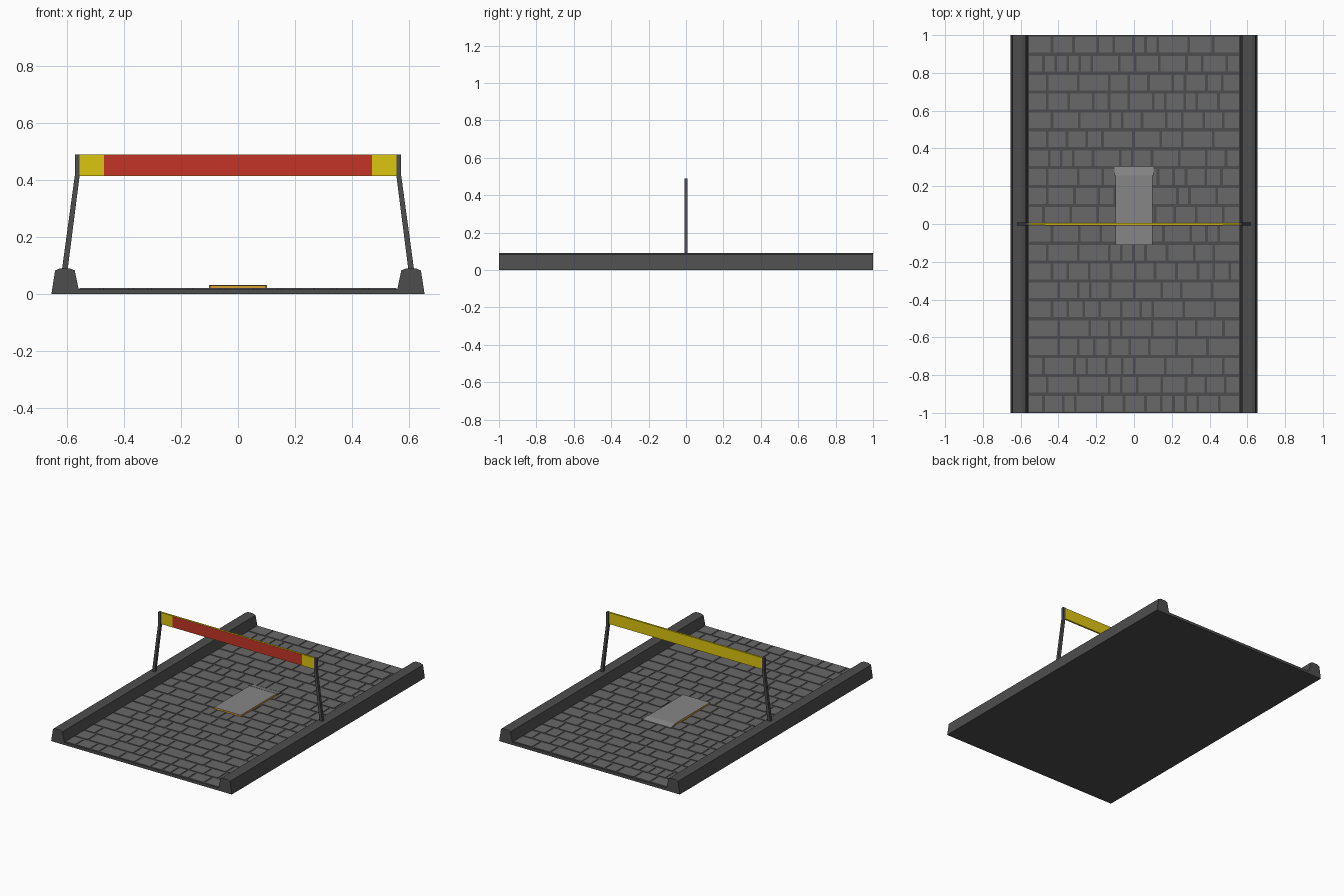
import bpy, random

if "Cube" in bpy.data.objects:
    bpy.data.objects.remove(bpy.data.objects["Cube"])

random.seed(4)


def mat(name, r, g, b):
    m = bpy.data.materials.new(name)
    m.diffuse_color = (r, g, b, 1)
    m.use_nodes = True
    m.node_tree.nodes["Principled BSDF"].inputs["Base Color"].default_value = m.diffuse_color
    return m


DARK = mat("dark_stone", 0.075, 0.075, 0.075)
STONE = mat("paving_grey", 0.14, 0.14, 0.14)
PLATE = mat("plate_grey", 0.24, 0.24, 0.24)
YELLOW = mat("yellow", 0.72, 0.56, 0.005)
RED = mat("red", 0.55, 0.035, 0.02)
ORANGE = mat("orange", 0.7, 0.35, 0.03)


def make(name, verts, faces, *mats):
    me = bpy.data.meshes.new(name)
    me.from_pydata(verts, [], faces)
    for m in mats:
        me.materials.append(m)
    ob = bpy.data.objects.new(name, me)
    bpy.context.collection.objects.link(ob)
    return ob


def prism(axis, profile, a, b):
    """Vertices and faces of a profile swept along x or y from a to b."""
    n = len(profile)
    place = (lambda p, t: (t, p[0], p[1])) if axis == 'x' else (lambda p, t: (p[0], t, p[1]))
    verts = [place(p, t) for t in (a, b) for p in profile]
    faces = [tuple(range(n)), tuple(range(2 * n - 1, n - 1, -1))]
    faces += [(i, i + n, (i + 1) % n + n, (i + 1) % n) for i in range(n)]
    if axis == 'x':
        faces = [f[::-1] for f in faces]
    return verts, faces


def box(x0, x1, y0, y1, z0, z1):
    return prism('y', [(x0, z0), (x1, z0), (x1, z1), (x0, z1)], y0, y1)


def mirror_x(ob):
    ob.modifiers.new("mirror", 'MIRROR').use_axis[0] = True


# Road bed
make("road_bed", *box(-0.56, 0.56, -1, 1, 0, 0.018), DARK)

# Kerbs along both sides
kerb = [(0.56, 0), (0.655, 0), (0.642, 0.083), (0.625, 0.09),
        (0.59, 0.09), (0.573, 0.083), (0.56, 0.02)]
mirror_x(make("kerb", *prism('y', kerb, -1, 1), DARK))

# Paving stones: staggered rows of random widths
verts, faces = [], []
gap = 0.014
for row in range(20):
    y0 = -0.993 + row * 0.1
    x = -0.556
    while x < 0.55:
        w = random.choice((0.05, 0.07, 0.09, 0.1, 0.115, 0.13, 0.15))
        end = min(x + w, 0.556)
        if 0.556 - end < 0.045:
            end = 0.556
        v, f = box(x, end, y0, y0 + 0.083, 0.016, 0.021)
        k = len(verts)
        verts += v
        faces += [tuple(i + k for i in q) for q in f]
        x = end + gap
make("paving_stones", verts, faces, STONE)

# Leaning gate posts with upright tops
post = [(0.598, 0.085), (0.618, 0.085), (0.573, 0.415), (0.573, 0.49),
        (0.556, 0.49), (0.556, 0.415)]
mirror_x(make("gate_post", *prism('y', post, -0.009, 0.009), DARK))

# Banner beam with red front panel
make("banner_beam", *box(-0.558, 0.558, -0.006, 0.006, 0.415, 0.49), YELLOW)
make("banner_panel", *box(-0.47, 0.47, -0.007, -0.004, 0.417, 0.488), RED)

# Floor plate with orange sides, grey top and sloping lip at the rear
plate = [(-0.11, 0.018), (0.30, 0.018), (0.30, 0.022), (0.26, 0.031), (-0.11, 0.031)]
pad = make("floor_plate", *prism('x', plate, -0.098, 0.098), ORANGE, PLATE)
for p in pad.data.polygons:
    if p.normal.z > 0.5:
        p.material_index = 1
make("plate_lip", *prism('x', [(0.257, 0.018), (0.302, 0.018), (0.302, 0.023), (0.257, 0.0322)],
                         -0.102, 0.102), PLATE)
